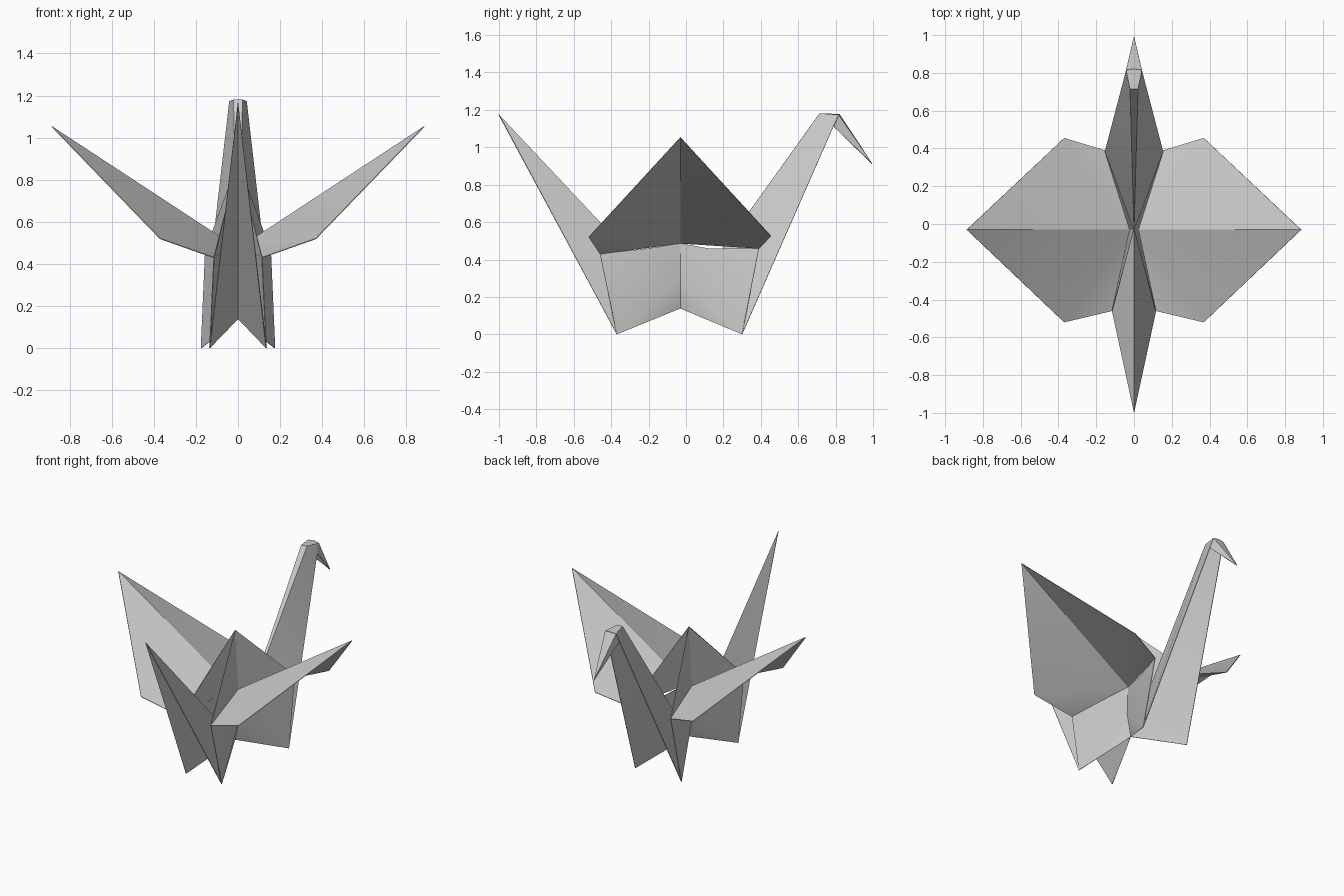
import bpy, bmesh, math

cube = bpy.data.objects.get("Cube")
if cube:
    bpy.data.objects.remove(cube)

# One paper colour for everything
paper = bpy.data.materials.new("grey_paper")
paper.use_nodes = True
GREY = (0.6, 0.6, 0.6, 1)
paper.diffuse_color = GREY
paper.node_tree.nodes["Principled BSDF"].inputs["Base Color"].default_value = GREY

# Fold points of the left half (x >= 0)
P = {
    "peak": (0, -0.03, 0.89),
    "root": (0.022, -0.03, 0.487),
    "waist": (0.028, -0.03, 0.29),
    "keel": (0, -0.03, 0.14),
    "wing_tip": (0.885, -0.03, 1.053),
    "wing_f": (0.37, -0.52, 0.52),
    "wing_b": (0.37, 0.455, 0.525),
    "corner_f": (0.115, -0.46, 0.43),
    "corner_b": (0.155, 0.39, 0.46),
    "hem_f": (0.066, -0.2, 0.46),
    "hem_b": (0.075, 0.13, 0.458),
    "foot_f": (0.135, -0.37, 0),
    "foot_b": (0.175, 0.3, 0),
    "tail_tip": (0, -1, 1.173),
    "nape": (0.02, 0.715, 1.18),
    "nape_mid": (0, 0.715, 1.18),
    "brow": (0.04, 0.815, 1.172),
    "brow_mid": (0, 0.82, 1.176),
    "cheek": (0.046, 0.79, 1.11),
    "beak_tip": (0, 0.995, 0.912),
}


def sheet(name, faces, thickness=0.004):
    """Folded paper sheet, mirrored across x, with a thin paper thickness."""
    bm = bmesh.new()
    verts = {}
    for face in faces:
        keys = face.split()
        for k in keys:
            if k not in verts:
                verts[k] = bm.verts.new(P[k])
        bm.faces.new([verts[k] for k in keys])
    bmesh.ops.recalc_face_normals(bm, faces=bm.faces)
    mesh = bpy.data.meshes.new(name)
    bm.to_mesh(mesh)
    bm.free()
    mesh.materials.append(paper)
    obj = bpy.data.objects.new(name, mesh)
    bpy.context.collection.objects.link(obj)
    bpy.ops.object.select_all(action="DESELECT")
    obj.select_set(True)
    bpy.context.view_layer.objects.active = obj
    mirror = obj.modifiers.new("mirror", "MIRROR")
    mirror.merge_threshold = 0.0005
    solid = obj.modifiers.new("paper", "SOLIDIFY")
    solid.thickness = thickness
    solid.offset = 0
    for mod in ("mirror", "paper"):
        bpy.ops.object.modifier_apply(modifier=mod)
    bpy.ops.object.shade_smooth_by_angle(angle=math.radians(28))
    return obj


ENDS = ("f", "b")

# Wings: ridge from root to tip, each half folded once near the body
sheet("wings", [face.replace("#", e) for e in ENDS for face in (
    "wing_tip wing_# root", "wing_# corner_# root")])

# Back hump rising between the wings
sheet("back_hump", ["peak corner_%s root" % e for e in ENDS])

# Body sides pinched in at the waist and running down to the feet
sheet("body_sides", [face.replace("#", e) for e in ENDS for face in (
    "root hem_# waist", "hem_# corner_# foot_#",
    "hem_# foot_# waist", "waist foot_# keel")])

# Tail: two blades meeting at a centre crease
sheet("tail", ["tail_tip foot_f keel"])

# Neck: two blades joined by a narrow tapering strip
sheet("neck", ["nape foot_b keel", "nape brow foot_b", "nape_mid nape keel"])

# Head cap and folded beak
sheet("head_cap", ["nape_mid nape brow brow_mid"])
sheet("beak", ["brow_mid brow beak_tip", "brow cheek beak_tip"])
